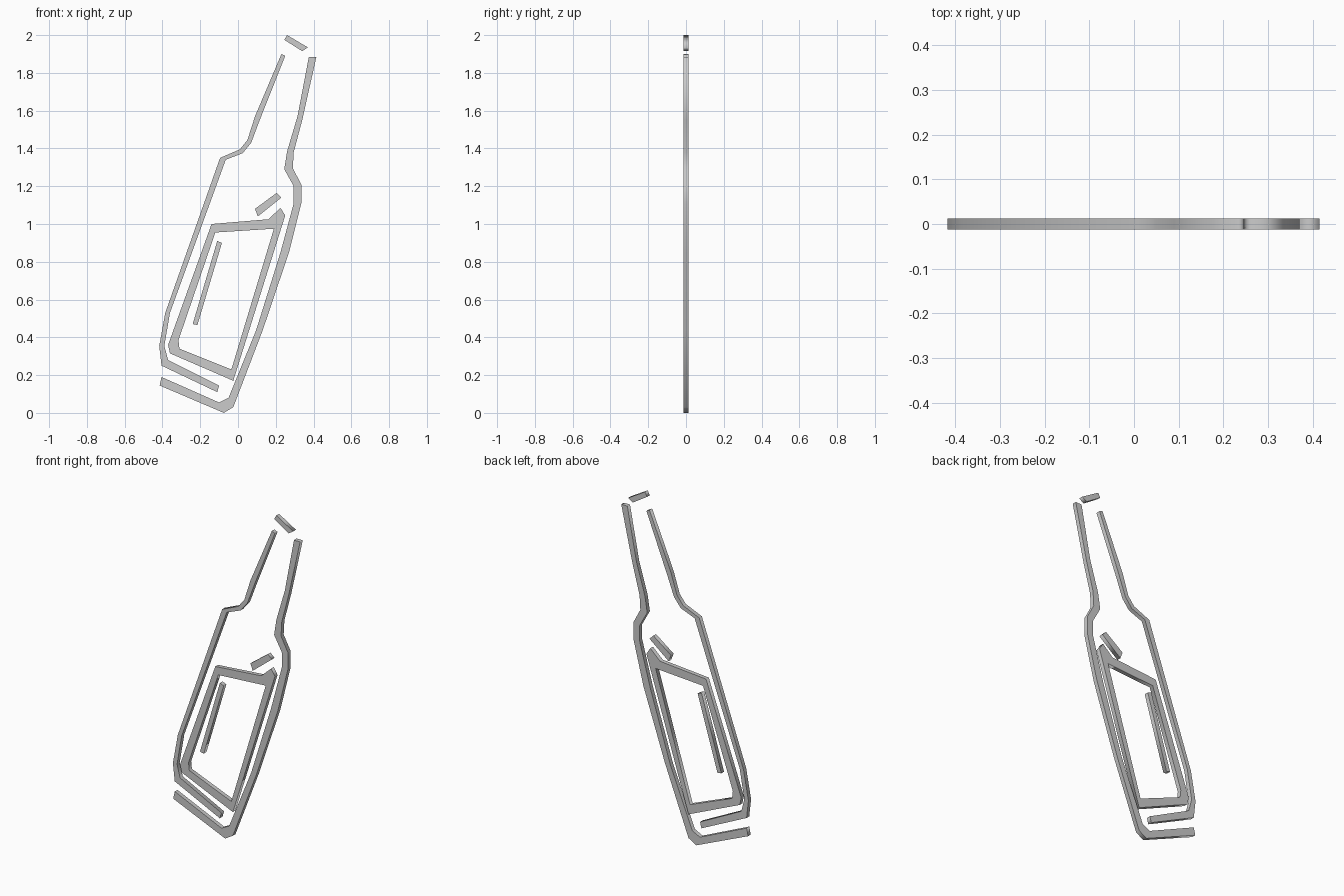
import bpy
import math

THICKNESS = 0.025

default_cube = bpy.data.objects.get("Cube")
if default_cube:
    bpy.data.objects.remove(default_cube, do_unlink=True)


def make_material(name, colour):
    material = bpy.data.materials.new(name)
    material.use_nodes = True
    material.diffuse_color = colour
    shader = next(n for n in material.node_tree.nodes if n.type == "BSDF_PRINCIPLED")
    shader.inputs["Base Color"].default_value = colour
    return material


light_grey = make_material("light_grey", (0.6, 0.6, 0.6, 1))


def cut_out(name, *outlines):
    """Extrude closed outlines (x, z) into an upright flat plate; a second outline is a hole."""
    curve = bpy.data.curves.new(name, "CURVE")
    curve.dimensions = "2D"
    curve.fill_mode = "BOTH"
    curve.extrude = THICKNESS / 2
    for outline in outlines:
        spline = curve.splines.new("POLY")
        spline.points.add(len(outline) - 1)
        for point, (x, z) in zip(spline.points, outline):
            point.co = (x, z, 0, 1)
        spline.use_cyclic_u = True
    curve.materials.append(light_grey)
    plate = bpy.data.objects.new(name, curve)
    plate.rotation_euler.x = math.radians(90)
    bpy.context.collection.objects.link(plate)
    # Turn the filled curve into a mesh
    bpy.ops.object.select_all(action="DESELECT")
    plate.select_set(True)
    bpy.context.view_layer.objects.active = plate
    bpy.ops.object.convert(target="MESH")
    bpy.context.object.name = name


# Tilted cap above the open neck
cut_out("bottle_cap", [(.26, 2), (.37, 1.935), (.34, 1.915), (.245, 1.975)])

# Left side of the bottle, from the neck to the hooked lower stripe
cut_out("bottle_left_outline", [
    (.23, 1.9), (.25, 1.89), (.115, 1.55), (.07, 1.43), (.025, 1.375), (-.065, 1.34),
    (-.36, .53), (-.39, .355), (-.37, .28), (-.1, .145), (-.11, .11), (-.405, .25),
    (-.417, .355), (-.385, .53), (-.095, 1.35), (.01, 1.395), (.05, 1.445), (.09, 1.57)])

# Right side of the bottle, from the neck round to the base
cut_out("bottle_right_outline", [
    (.375, 1.885), (.415, 1.885), (.34, 1.55), (.295, 1.38), (.29, 1.295), (.335, 1.21),
    (.335, 1.11), (.27, .85), (.13, .435), (-.025, .03), (-.075, 0), (-.415, .145),
    (-.405, .19), (-.1, .055), (-.05, .08), (.095, .435), (.225, .85), (.295, 1.11),
    (.295, 1.2), (.245, 1.29), (.26, 1.385), (.315, 1.57)])

# Label border with its raised corner
cut_out("label_frame",
        [(-.14, 1), (.16, 1.025), (.225, 1.085), (.25, 1.045), (-.025, .17),
         (-.36, .315), (-.37, .36)],
        [(-.12, .955), (.19, .975), (-.035, .23), (-.31, .34), (-.315, .385)])

# Highlight stripe inside the label and short stroke above it
cut_out("label_highlight", [(-.11, .91), (-.085, .9), (-.215, .465), (-.24, .47)])
cut_out("shoulder_stroke", [(.205, 1.165), (.23, 1.14), (.105, 1.04), (.09, 1.08)])
